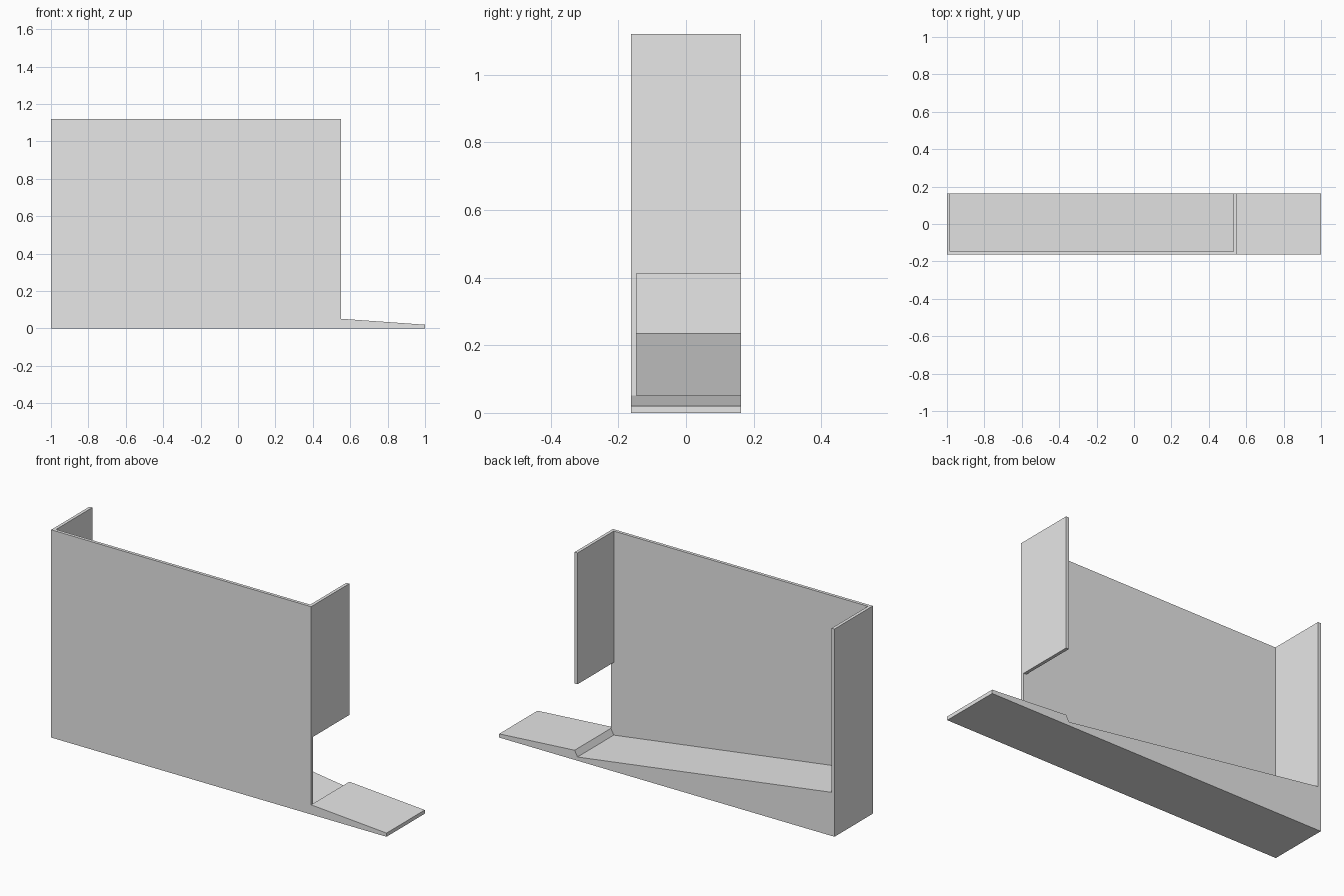
import bpy
import bmesh

cube = bpy.data.objects.get("Cube")
if cube:
    bpy.data.objects.remove(cube, do_unlink=True)

grey = bpy.data.materials.new("light grey")
grey.use_nodes = True
grey.diffuse_color = (0.8, 0.8, 0.8, 1)
grey.node_tree.nodes["Principled BSDF"].inputs["Base Color"].default_value = (0.8, 0.8, 0.8, 1)

LEFT, RIGHT, TIP = -1.0, 0.55, 1.0
HALF = 0.163
WALL = 0.017
TOP = 1.12
INNER_FRONT = -HALF + WALL
RAMP_HIGH, RAMP_LOW, LIP = 0.235, 0.02, 0.052


def extrude_profile(name, points, y0, y1):
    """Solid with an x-z outline running from y0 to y1."""
    bm = bmesh.new()
    face = bm.faces.new([bm.verts.new((x, y0, z)) for x, z in points])
    ext = bmesh.ops.extrude_face_region(bm, geom=[face])
    verts = [v for v in ext["geom"] if isinstance(v, bmesh.types.BMVert)]
    bmesh.ops.translate(bm, verts=verts, vec=(0, y1 - y0, 0))
    bmesh.ops.recalc_face_normals(bm, faces=bm.faces)
    mesh = bpy.data.meshes.new(name)
    bm.to_mesh(mesh)
    bm.free()
    mesh.materials.append(grey)
    obj = bpy.data.objects.new(name, mesh)
    bpy.context.collection.objects.link(obj)
    return obj


# Top of the ramp at the outer face and at the inner face of the end wall
slope = (RAMP_HIGH - RAMP_LOW) / (RIGHT - LEFT - 2 * WALL)
ramp_outer = (LEFT, RAMP_HIGH + slope * WALL)
ramp_inner = (LEFT + WALL, RAMP_HIGH)
ramp_foot = (RIGHT - WALL, RAMP_LOW)
lip_edge = (RIGHT, LIP)

# Sloping floor with a raised step and a tapering tray
extrude_profile("ramp_floor_and_tray",
                [(LEFT, 0), (TIP, 0), (TIP, 0.02), lip_edge, ramp_foot, ramp_outer],
                -HALF, HALF)

# Large front panel resting on the floor
extrude_profile("front_wall",
                [ramp_outer, ramp_foot, lip_edge, (RIGHT, TOP), (LEFT, TOP)],
                -HALF, INNER_FRONT)

# Full-height end wall
extrude_profile("closed_end_wall",
                [ramp_outer, ramp_inner, (LEFT + WALL, TOP), (LEFT, TOP)],
                INNER_FRONT, HALF)

# Shorter end wall above the outlet
extrude_profile("outlet_end_wall",
                [(RIGHT - WALL, 0.412), (RIGHT, 0.412), (RIGHT, TOP), (RIGHT - WALL, TOP)],
                INNER_FRONT, HALF)
